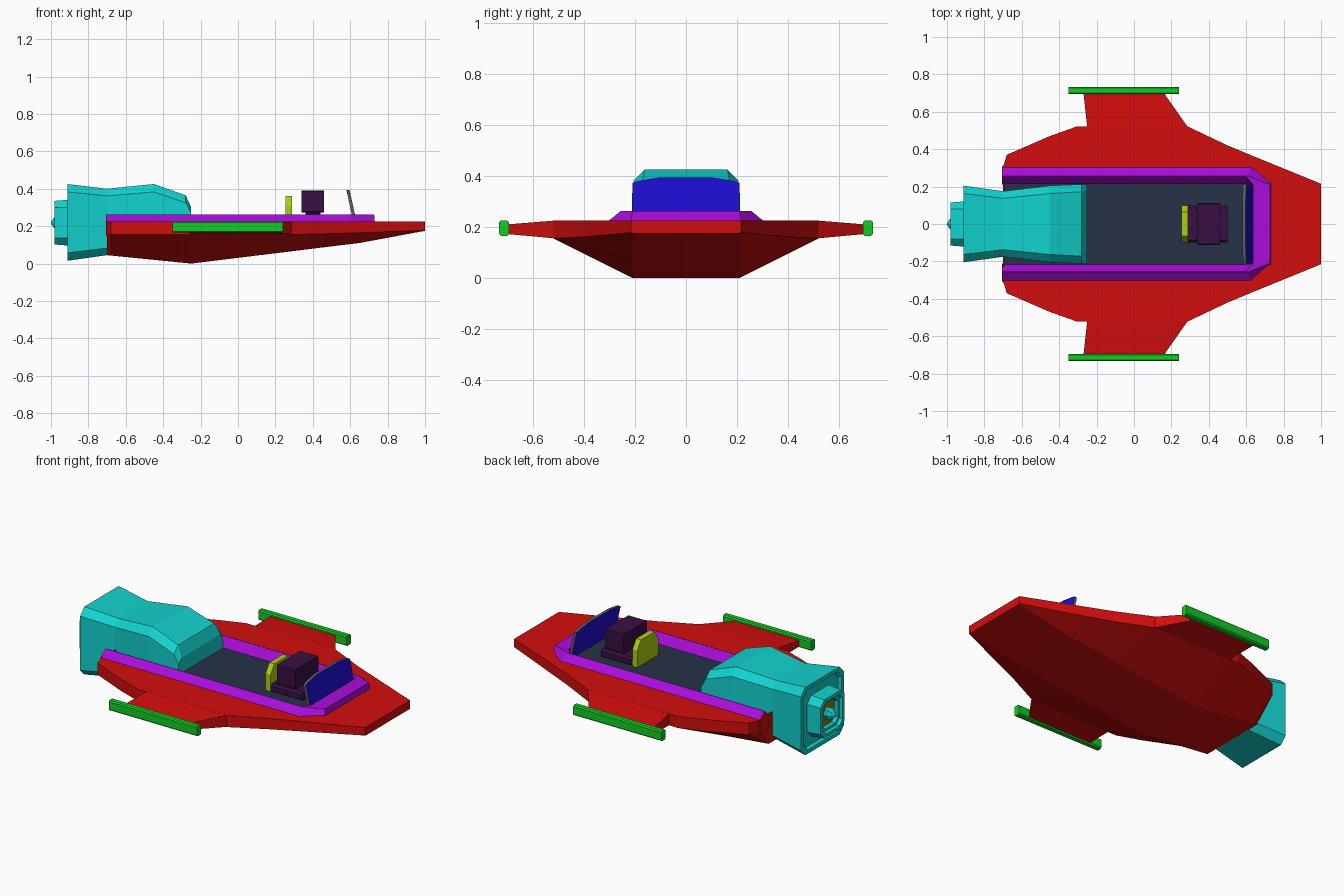
import bpy, bmesh, math

if "Cube" in bpy.data.objects:
    bpy.data.objects.remove(bpy.data.objects["Cube"])


def mat(name, r, g, b):
    m = bpy.data.materials.new(name)
    m.diffuse_color = (r, g, b, 1)
    m.use_nodes = True
    m.node_tree.nodes["Principled BSDF"].inputs["Base Color"].default_value = m.diffuse_color
    return m


RED = mat("red", .65, .004, .004)
PURPLE = mat("purple", .40, .004, .70)
CYAN = mat("cyan", .006, .65, .62)
GREEN = mat("green", .006, .60, .018)
SLATE = mat("slate", .020, .032, .062)
PLUM = mat("plum", .040, .005, .055)
LIME = mat("lime", .42, .62, .004)
BLUE = mat("blue", .012, .004, .62)
GREY = mat("grey", .12, .12, .14)
OLIVE = mat("olive", .32, .20, .004)


def loft(name, rings, material):
    """Skin a list of equal-length closed rings and cap the ends."""
    bm = bmesh.new()
    vs = [[bm.verts.new(p) for p in r] for r in rings]
    n = len(rings[0])
    for a, b in zip(vs, vs[1:]):
        for i in range(n):
            j = (i + 1) % n
            bm.faces.new((a[i], a[j], b[j], b[i]))
    bm.faces.new(vs[0])
    bm.faces.new(vs[-1])
    bmesh.ops.recalc_face_normals(bm, faces=bm.faces)
    me = bpy.data.meshes.new(name)
    bm.to_mesh(me)
    bm.free()
    ob = bpy.data.objects.new(name, me)
    bpy.context.collection.objects.link(ob)
    me.materials.append(material)
    return ob


def section(x, w, z0, z1, c):
    """Chamfered rectangle across the craft at x."""
    return [(x, y, z) for y, z in (
        (w, z0 + c), (w, z1 - c), (w - c, z1), (c - w, z1),
        (-w, z1 - c), (-w, z0 + c), (c - w, z0), (w - c, z0))]


def box(name, x0, x1, w, z0, z1, material, c=.012):
    return loft(name, [section(x0, w, z0, z1, c), section(x1, w, z0, z1, c)], material)


def plate(name, half, x0, x1, material, lean=0):
    """Upright panel from half a y-z outline, leaning back with height."""
    pts = half + [(-y, z) for y, z in reversed(half)]
    z0 = half[0][1]
    return loft(name, [[(x + lean * (z - z0), y, z) for y, z in pts] for x in (x0, x1)], material)


# hull: x, deck half width, side lower edge z, keel z
stations = [(1, .215, .178, .175), (.65, .358, .165, .11), (.5, .42, .16, .092),
            (.29, .52, .155, .066), (-.25, .52, .155, 0), (-.31, .52, .155, .006),
            (-.45, .47, .155, .02), (-.68, .37, .155, .043), (-.70, .305, .155, .045)]
rings = []
for x, w, zl, zb in stations:
    h = [(w, .225), (w, zl), (.21, zb)]
    rings.append([(x, y, z) for y, z in h + [(-y, z) for y, z in reversed(h)]])
hull = loft("hull", rings, RED)

# cockpit recess
cutter = loft("recess_cutter", [[(x, y, z) for y, z in ((.235, .2), (.235, .4), (-.235, .4), (-.235, .2))]
                                for x in (-.693, .65)], RED)
mod = hull.modifiers.new("recess", 'BOOLEAN')
mod.operation = 'DIFFERENCE'
mod.object = cutter
bpy.context.view_layer.objects.active = hull
bpy.ops.object.modifier_apply(modifier="recess")
bpy.data.objects.remove(cutter)
loft("cockpit_floor", [[(x, y, z) for y, z in ((.232, .19), (.232, .208), (-.232, .208), (-.232, .19))]
                       for x in (-.692, .645)], SLATE)

# stern closures behind the rim
for s, side in ((1, "left"), (-1, "right")):
    loft(side + "_stern", [[(x, s * y, z) for y, z in
                            ((.21, .15), (.305, .15), (.303, .225), (.255, .261), (.235, .24))]
                           for x in (-.707, -.701)], RED)

# side wings and skids
for s, side in ((1, "left"), (-1, "right")):
    root = [(.29, .515), (-.25, .515)]
    tip = [(.16, .70), (-.27, .70)]
    wing = []
    for pts, lo, hi in ((root, .155, .225), (tip, .172, .21)):
        (xa, y), (xb, _) = pts
        wing.append([(xa, s * y, lo), (xa, s * y, hi), (xb, s * y, hi), (xb, s * y, lo)])
    loft(side + "_wing", wing, RED)
    bar = box(side + "_skid", -.35, .24, .0195, .165, .226, GREEN, .007)
    bar.location.y = s * .714

# cockpit coaming: U-shaped rim swept along the opening
path = [  # outer foot, outer top, inner top, inner foot
    [(-.703, .312), (-.703, .257), (-.703, .253), (-.703, .214)],
    [(.625, .312), (.61, .257), (.60, .253), (.60, .214)],
    [(.732, .218), (.728, .21), (.635, .212), (.635, .212)]]
heights = (.217, .262, .262, .204)
prof = [[(x, y, z) for (x, y), z in zip(p, heights)] for p in path]
prof += [[(x, -y, z) for x, y, z in r] for r in reversed(prof)]
loft("cockpit_coaming", prof, PURPLE)

# windscreen with grey rim
screen = plate("windscreen", [(.21, .2), (.21, .372), (.19, .38), (.105, .394)], .622, .639, BLUE, -.22)
screen.data.materials.append(GREY)
for f in screen.data.polygons:
    if len(f.vertices) == 4:
        f.material_index = 1

# seat back and console
plate("seat_back", [(.1, .2), (.1, .31), (.065, .362)], .255, .288, LIME)
box("console_base", .29, .50, .098, .2, .255, PLUM)
box("console_neck", .36, .44, .08, .25, .28, PLUM)
box("console_block", .34, .46, .113, .272, .39, PLUM, .006)

# engine housing continuing into a stepped rear nozzle
loft("engine", [
    section(-.25, .212, .15, .30, .03),
    section(-.28, .212, .13, .365, .04),
    section(-.45, .205, .10, .425, .042),
    section(-.70, .175, .045, .40, .038),
    section(-.912, .205, .015, .425, .042),
    section(-.912, .182, .038, .402, .038),
    section(-.895, .172, .048, .392, .038),
    section(-.895, .122, .095, .342, .04),
    section(-.98, .115, .102, .335, .036),
    section(-.98, .094, .123, .313, .03),
    section(-.962, .09, .127, .309, .03),
    section(-.962, .075, .142, .294, .026),
    section(-.935, .072, .145, .291, .026)], CYAN)
box("nozzle_glow", -.942, -.93, .071, .146, .29, OLIVE, .026)


def circle(x, r):
    return [(x, r * math.cos(i * math.pi / 4), .2175 + r * math.sin(i * math.pi / 4)) for i in range(8)]


loft("nozzle_cone", [circle(-.93, .03), circle(-.965, .04), circle(-.985, .026), circle(-1, .004)], CYAN)
